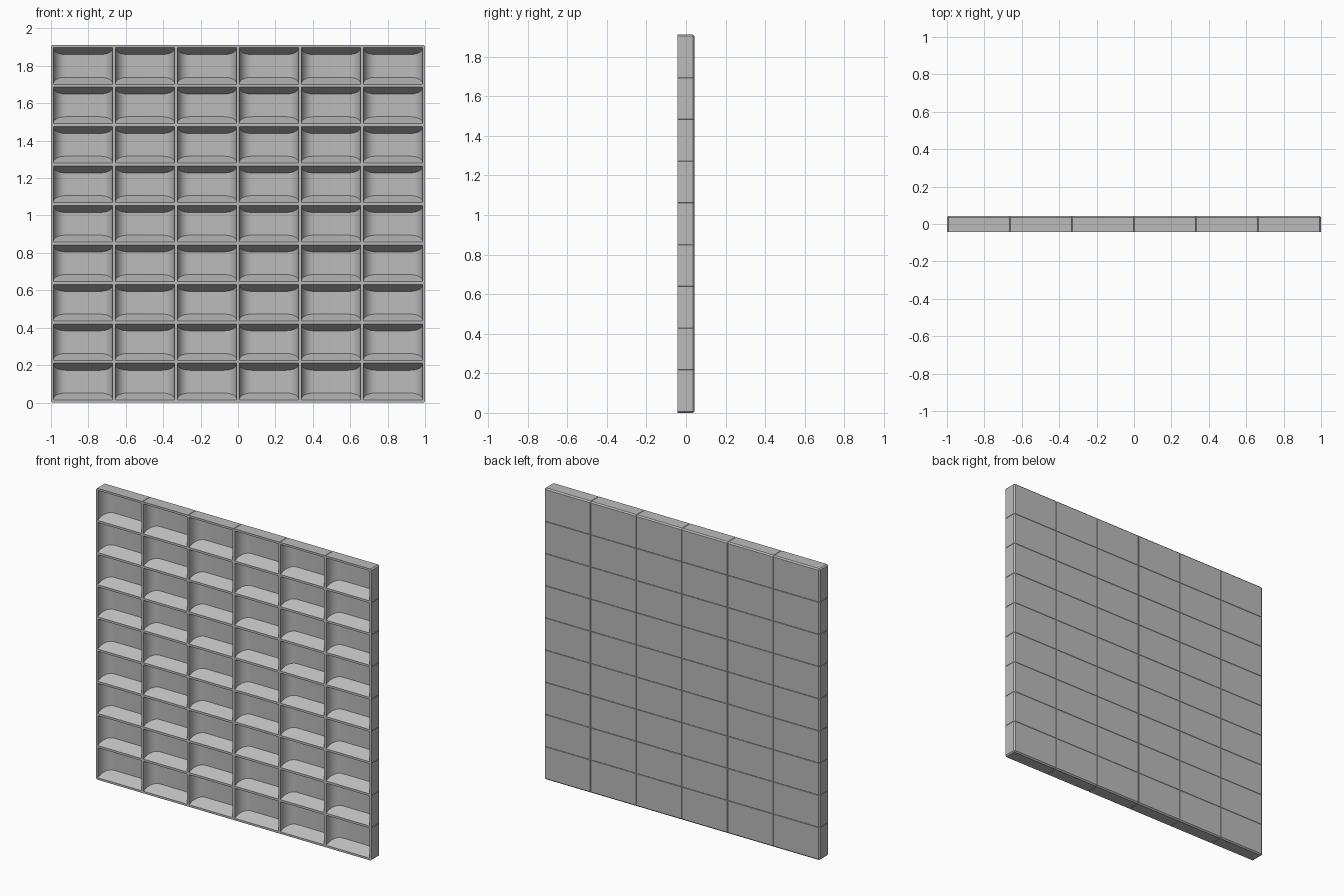
import bpy
import bmesh
from math import sin, cos, pi, radians

if "Cube" in bpy.data.objects:
    bpy.data.objects.remove(bpy.data.objects["Cube"], do_unlink=True)

COLS, ROWS = 6, 9
PITCH_X, PITCH_Z = 0.3315, 0.211
UNIT_W, UNIT_D, UNIT_H = 0.3425, 0.087, 0.2235
WALL, CHAMFER = 0.0135, 0.008
CAVITY_D, CORNER_R, SLOPE = 0.075, 0.065, 0.5
ARC_STEPS = 10

grey = bpy.data.materials.new("matte grey")
grey.use_nodes = True
colour = (0.5, 0.5, 0.5, 1)
grey.diffuse_color = colour
grey.node_tree.nodes["Principled BSDF"].inputs["Base Color"].default_value = colour

bm = bmesh.new()
front = -UNIT_D / 2

# Outer shell: a block chamfered everywhere except around its open front
bmesh.ops.create_cube(bm, size=1)
bmesh.ops.scale(bm, vec=(UNIT_W, UNIT_D, UNIT_H), verts=bm.verts)
edges = [e for e in bm.edges if any(v.co.y > 0 for v in e.verts)]
bmesh.ops.bevel(bm, geom=edges, offset=CHAMFER, segments=1, affect='EDGES')
mouth = min(bm.faces, key=lambda f: f.calc_center_median().y)
bmesh.ops.delete(bm, geom=[mouth], context='FACES_ONLY')

# Cavity: plan outline with rounded back corners, floor and ceiling sloping inward
half_w, half_h = UNIT_W / 2 - WALL, UNIT_H / 2 - WALL
back = front + CAVITY_D
left = [(-half_w, front)]
for i in range(ARC_STEPS + 1):
    a = pi / 2 * i / ARC_STEPS
    left.append((-half_w + CORNER_R * (1 - cos(a)), back - CORNER_R * (1 - sin(a))))
plan = left + [(-x, y) for x, y in reversed(left)]


def outline(side):
    return [bm.verts.new((x, y, side * (half_h - SLOPE * (y - front)))) for x, y in plan]


low, high = outline(-1), outline(1)
bm.faces.new(low)
bm.faces.new(high)
for i in range(len(plan) - 1):
    bm.faces.new((low[i], low[i + 1], high[i + 1], high[i]))

# Rim joining the shell to the cavity
bm.edges.new((low[0], high[0])) if not bm.edges.get((low[0], high[0])) else None
bm.edges.new((low[-1], high[-1])) if not bm.edges.get((low[-1], high[-1])) else None
rim = [e for e in bm.edges if all(abs(v.co.y - front) < 1e-5 for v in e.verts)]
bmesh.ops.triangle_fill(bm, edges=rim, use_beauty=True, normal=(0, -1, 0))
bmesh.ops.recalc_face_normals(bm, faces=bm.faces)

mesh = bpy.data.meshes.new("storage_bins")
bm.to_mesh(mesh)
bm.free()
mesh.materials.append(grey)

bins = bpy.data.objects.new("storage_bins", mesh)
bpy.context.collection.objects.link(bins)
bins.location = (-PITCH_X * (COLS - 1) / 2, 0, UNIT_H / 2)

bpy.context.view_layer.objects.active = bins
bins.select_set(True)
bpy.ops.object.shade_smooth_by_angle(angle=radians(30))

# Repeat the bin into a wall of columns and rows
for name, count, offset in (("columns", COLS, (PITCH_X, 0, 0)), ("rows", ROWS, (0, 0, PITCH_Z))):
    array = bins.modifiers.new(name, 'ARRAY')
    array.count = count
    array.use_relative_offset = False
    array.use_constant_offset = True
    array.constant_offset_displace = offset
